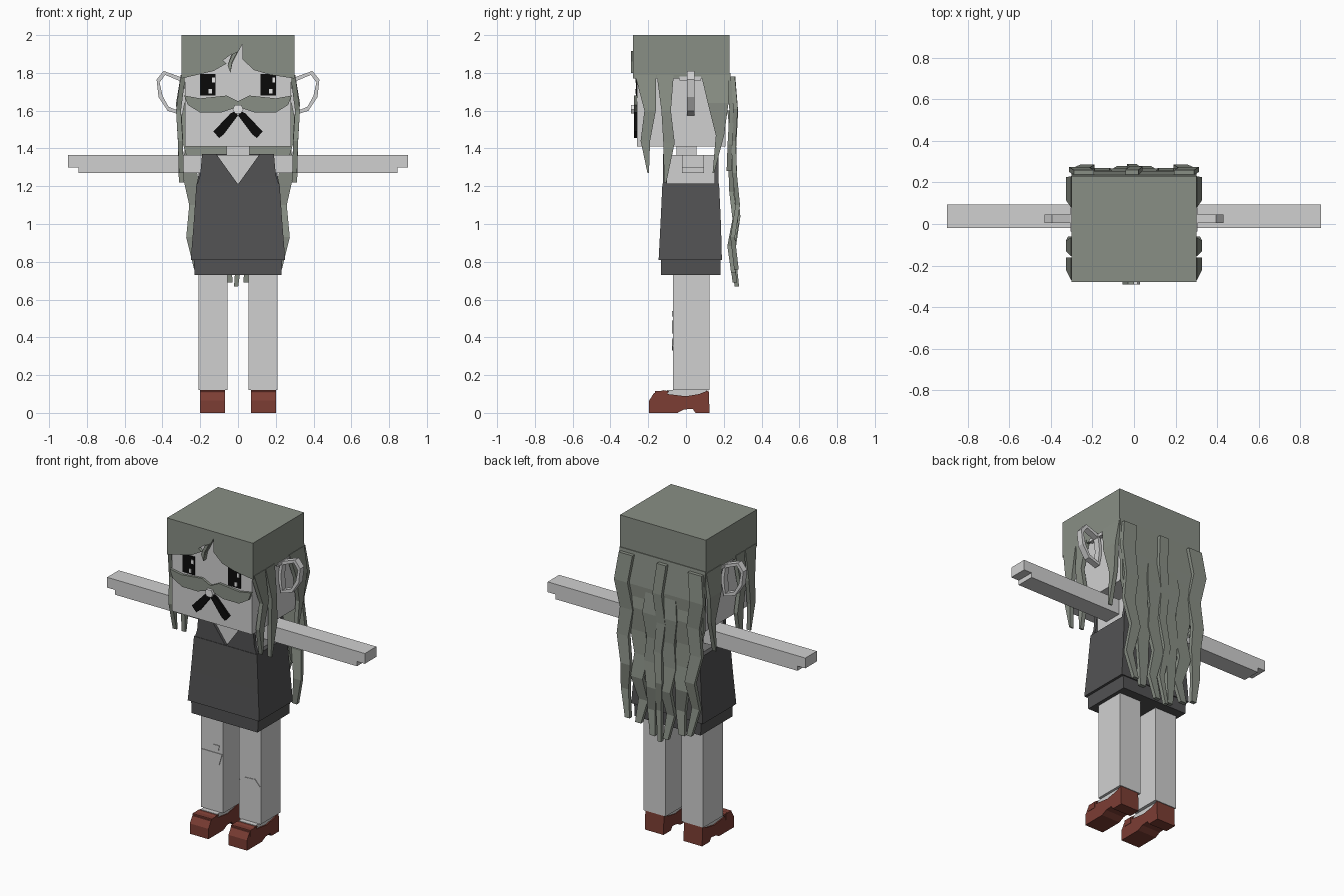
import bpy, bmesh
from mathutils import Vector

cube = bpy.data.objects.get("Cube")
if cube:
    bpy.data.objects.remove(cube, do_unlink=True)


def material(name, r, g, b):
    m = bpy.data.materials.new(name)
    m.use_nodes = True
    m.diffuse_color = (r, g, b, 1)
    bsdf = m.node_tree.nodes["Principled BSDF"]
    bsdf.inputs["Base Color"].default_value = (r, g, b, 1)
    bsdf.inputs["Roughness"].default_value = 0.9
    return m


SKIN = material("pale grey", 0.63, 0.63, 0.63)
HAIR = material("grey green", 0.25, 0.275, 0.235)
DRESS = material("charcoal", 0.085, 0.085, 0.087)
SHOE = material("brick red", 0.2, 0.047, 0.034)
BLACK = material("black", 0.003, 0.003, 0.003)
WHITE = material("white", 0.85, 0.85, 0.85)


def loft(name, rings, mat, closed=False):
    """Skin a list of equal rings of points, capped unless closed."""
    bm = bmesh.new()
    rows = [[bm.verts.new(p) for p in ring] for ring in rings]
    pairs = list(zip(rows, rows[1:])) + ([(rows[-1], rows[0])] if closed else [])
    for a, b in pairs:
        for i in range(len(a)):
            j = (i + 1) % len(a)
            bm.faces.new((a[i], a[j], b[j], b[i]))
    if not closed:
        bm.faces.new(rows[0])
        bm.faces.new(rows[-1])
    bmesh.ops.recalc_face_normals(bm, faces=bm.faces)
    mesh = bpy.data.meshes.new(name)
    bm.to_mesh(mesh)
    bm.free()
    mesh.materials.append(mat)
    ob = bpy.data.objects.new(name, mesh)
    bpy.context.scene.collection.objects.link(ob)
    return ob


def rect(x0, x1, y0, y1, z):
    return [(x0, y0, z), (x1, y0, z), (x1, y1, z), (x0, y1, z)]


def box(name, x0, x1, y0, y1, z0, z1, mat):
    return loft(name, [rect(x0, x1, y0, y1, z) for z in (z0, z1)], mat)


def front_plate(name, outline, y0, y1, mat, s=1):
    return loft(name, [[(s * x, y, z) for x, z in outline] for y in (y0, y1)], mat)


def side_plate(name, outline, x0, x1, mat):
    return loft(name, [[(x, y, z) for y, z in outline] for x in (x0, x1)], mat)


def side_strand(name, s, path):
    """Lock of hair beside the head; path holds y, z and half width."""
    rings = []
    for i, (y, z, w) in enumerate(path):
        x = (0.29, 0.315, 0.305, 0.3)[i]
        rings.append(rect(s * x - 0.013, s * x + 0.013, y - w, y + w, z))
    loft(name, rings, HAIR)


# Head, neck and hair cap
box("head", -0.28, 0.28, -0.26, 0.21, 1.41, 1.97, SKIN)
box("neck", -0.06, 0.06, -0.05, 0.055, 1.3, 1.42, SKIN)
box("hair_cap", -0.3, 0.3, -0.25, 0.23, 1.77, 2.0, HAIR)
front_plate("fringe", [
    (-0.3, 2), (0.3, 2), (0.3, 1.77), (0.17, 1.79), (0.085, 1.815), (0.025, 1.87),
    (0.025, 1.955), (0, 1.91), (-0.03, 1.85), (-0.04, 1.8), (-0.055, 1.84),
    (-0.035, 1.9), (-0.08, 1.865), (-0.06, 1.85), (-0.13, 1.81), (-0.3, 1.77)],
    -0.28, -0.25, HAIR)
front_plate("fringe_tuft", [(-0.03, 1.9), (0, 1.915), (-0.03, 1.86), (-0.04, 1.8), (-0.055, 1.84)],
            -0.29, -0.275, HAIR)

# Face: eyes, bow and ribbon tails
for s, side in ((1, "left"), (-1, "right")):
    x = s * 0.16
    box(f"{side}_eye", x - 0.042, x + 0.042, -0.266, -0.258, 1.68, 1.795, BLACK)
    box(f"{side}_eye_glint", x + 0.005, x + 0.022, -0.27, -0.265, 1.69, 1.715, WHITE)
    box(f"{side}_eye_spark", x + 0.022, x + 0.037, -0.27, -0.265, 1.75, 1.775, WHITE)
    front_plate(f"{side}_bow_wing", [
        (0, 1.65), (0.06, 1.68), (0.2, 1.665), (0.285, 1.68), (0.265, 1.63),
        (0.2, 1.59), (0.09, 1.59), (0, 1.62)], -0.275, -0.255, HAIR, s)
    front_plate(f"{side}_ribbon_tail", [
        (0, 1.575), (0.02, 1.595), (0.04, 1.585), (0.13, 1.49), (0.1, 1.455), (0.075, 1.475)],
        -0.275, -0.255, BLACK, s)
front_plate("bow_knot", [(-0.028, 1.605), (-0.018, 1.63), (0.018, 1.63), (0.028, 1.605),
                         (0.015, 1.585), (-0.015, 1.585)], -0.292, -0.26, WHITE)

# Ear loops: flat bands swept round a closed outline
LOOP = [(0.3, 1.765), (0.39, 1.8), (0.423, 1.757), (0.41, 1.675),
        (0.37, 1.61), (0.3, 1.585), (0.285, 1.68)]
centre = Vector((0.35, 1.69))
for s, side in ((1, "left"), (-1, "right")):
    rings = []
    for p in LOOP:
        p = Vector(p)
        d = (p - centre).normalized() * 0.011
        o, i = p + d, p - d
        rings.append([(s * o.x, 0.005, o.y), (s * o.x, 0.045, o.y),
                      (s * i.x, 0.045, i.y), (s * i.x, 0.005, i.y)])
    loft(f"{side}_ear_loop", rings, SKIN, closed=True)
    box(f"{side}_loop_mount", s * 0.28, s * 0.305, -0.035, 0.08, 1.76, 1.78, SKIN)

# Side locks of hair
for s, side in ((1, "left"), (-1, "right")):
    side_strand(f"{side}_front_lock", s, [
        (-0.215, 1.79, 0.055), (-0.19, 1.6, 0.03), (-0.215, 1.44, 0.025), (-0.2, 1.27, 0.004)])
    side_strand(f"{side}_middle_lock", s, [
        (-0.11, 1.79, 0.045), (-0.105, 1.6, 0.025), (-0.09, 1.43, 0.03), (-0.11, 1.22, 0.006)])
    side_strand(f"{side}_rear_lock", s, [
        (0.155, 1.79, 0.075), (0.17, 1.64, 0.055), (0.18, 1.47, 0.022), (0.145, 1.27, 0.004)])

# Long hair down the back: one sheet breaking into zigzag strands
loft("back_hair_sheet", [rect(-w, w, y, y + 0.025, z) for w, y, z in (
    (0.3, 0.21, 1.8), (0.3, 0.23, 1.6), (0.29, 0.22, 1.42), (0.25, 0.215, 1.28))], HAIR)
DEPTHS = (0.235, 0.25, 0.24, 0.245, 0.262, 0.235, 0.255)


def back_strand(name, x, top, tip, half, sway, lift):
    rings = []
    for i, y in enumerate(DEPTHS):
        t = i / (len(DEPTHS) - 1)
        z = top + (tip - top) * t
        cx = x * (1 - 0.1 * t) + (sway if i % 2 else -sway)
        w = half * (1 - 0.65 * t * t)
        rings.append(rect(cx - w, cx + w, y + lift - 0.012, y + lift + 0.012, z))
    loft(name, rings, HAIR)


for s, side in ((1, "left"), (-1, "right")):
    back_strand(f"{side}_outer_back_strand", s * 0.255, 1.78, 0.76, 0.048, s * 0.014, 0.012)
    back_strand(f"{side}_inner_back_strand", s * 0.155, 1.6, 0.74, 0.058, s * -0.012, -0.004)
    back_strand(f"{side}_centre_back_strand", s * 0.062, 1.6, 0.69, 0.05, s * 0.01, 0.004)
back_strand("middle_back_strand", 0, 1.78, 0.67, 0.032, 0.01, 0.014)

# Torso and dress
box("torso", -0.19, 0.19, -0.105, 0.155, 1.1, 1.365, SKIN)
loft("dress_body", [rect(-w, w, y0, y1, z) for w, y0, y1, z in (
    (0.25, -0.145, 0.19, 0.81), (0.235, -0.135, 0.185, 1.0), (0.22, -0.125, 0.175, 1.215))], DRESS)
loft("dress_hem", [rect(-w, w, -0.133, 0.183, z) for w, z in ((0.23, 0.73), (0.235, 0.82))], DRESS)
front_plate("dress_front", [(-0.22, 1.2), (0.22, 1.2), (0.2, 1.26), (0.19, 1.37), (0.115, 1.37),
                            (0, 1.21), (-0.115, 1.37), (-0.19, 1.37), (-0.2, 1.26)],
            -0.122, -0.1, DRESS)
front_plate("dress_back", [(-0.22, 1.2), (0.22, 1.2), (0.19, 1.37), (-0.19, 1.37)],
            0.15, 0.172, DRESS)

# Arms, legs and shoes
SHOE_SIDE = [(-0.195, 0), (-0.195, 0.065), (-0.17, 0.105), (-0.12, 0.12), (-0.09, 0.115),
             (-0.1, 0.1), (0, 0.088), (0.07, 0.1), (0.12, 0.12), (0.125, 0),
             (0.05, 0), (0.035, 0.022), (-0.01, 0.018), (-0.045, 0)]
for s, side in ((1, "left"), (-1, "right")):
    front_plate(f"{side}_arm", [(0.18, 1.27), (0.845, 1.27), (0.845, 1.3), (0.9, 1.3),
                                (0.9, 1.365), (0.18, 1.365)], -0.02, 0.095, SKIN, s)
    box(f"{side}_leg", s * 0.055, s * 0.208, -0.07, 0.125, 0.12, 0.78, SKIN)
    box(f"{side}_ankle", s * 0.075, s * 0.192, -0.1, 0.11, 0.06, 0.12, SKIN)
    side_plate(f"{side}_shoe", SHOE_SIDE, s * 0.07, s * 0.2, SHOE)
    box(f"{side}_shoe_strap", s * 0.068, s * 0.202, -0.165, -0.11, 0.078, 0.116, SHOE)

# Knee patches
front_plate("right_knee_patch", [(-0.2, 0.49), (-0.06, 0.49), (-0.08, 0.42), (-0.18, 0.42)],
            -0.074, -0.069, SKIN)
front_plate("right_knee_plaster", [(-0.145, 0.51), (-0.12, 0.54), (-0.08, 0.54), (-0.085, 0.51)],
            -0.074, -0.069, SKIN)
front_plate("left_knee_patch", [(0.06, 0.365), (0.095, 0.39), (0.17, 0.395), (0.205, 0.355),
                                (0.18, 0.33), (0.085, 0.33)], -0.074, -0.069, SKIN)
